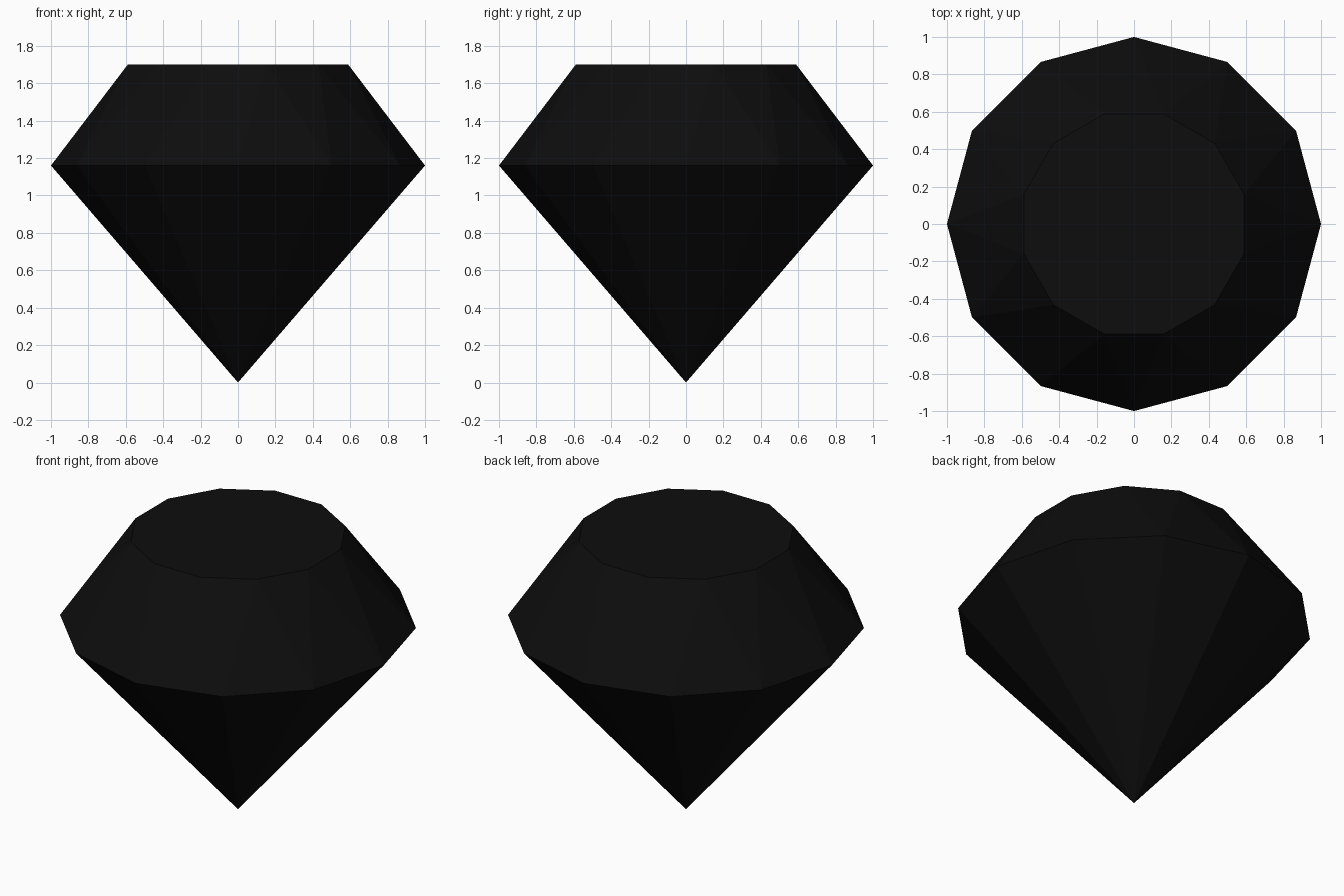
import bpy
import bmesh
from math import cos, sin, tau

if "Cube" in bpy.data.objects:
    bpy.data.objects.remove(bpy.data.objects["Cube"], do_unlink=True)

SIDES = 12
GIRDLE_RADIUS, GIRDLE_Z = 1.0, 1.16
TABLE_RADIUS, TABLE_Z = 0.61, 1.70

# Near-black stone colour
black = bpy.data.materials.new("black stone")
black.use_nodes = True
colour = (0.004, 0.004, 0.004, 1)
black.diffuse_color = colour
black.node_tree.nodes["Principled BSDF"].inputs["Base Color"].default_value = colour

bm = bmesh.new()


def ring(radius, z, offset):
    """Regular ring of vertices, turned by a fraction of one side."""
    angles = [tau * (i + offset) / SIDES for i in range(SIDES)]
    return [bm.verts.new((radius * cos(a), radius * sin(a), z)) for a in angles]


# The table is turned half a side against the girdle
tip = bm.verts.new((0, 0, 0))
girdle = ring(GIRDLE_RADIUS, GIRDLE_Z, 0)
table = ring(TABLE_RADIUS, TABLE_Z, 0.5)

# Flat table, alternating crown facets and pointed pavilion
bm.faces.new(table)
for i in range(SIDES):
    j = (i + 1) % SIDES
    bm.faces.new((girdle[i], girdle[j], table[i]))
    bm.faces.new((table[i], girdle[j], table[j]))
    bm.faces.new((tip, girdle[j], girdle[i]))
bmesh.ops.recalc_face_normals(bm, faces=bm.faces)

mesh = bpy.data.meshes.new("cut_gem")
bm.to_mesh(mesh)
bm.free()
mesh.materials.append(black)
gem = bpy.data.objects.new("cut_gem", mesh)
bpy.context.collection.objects.link(gem)
